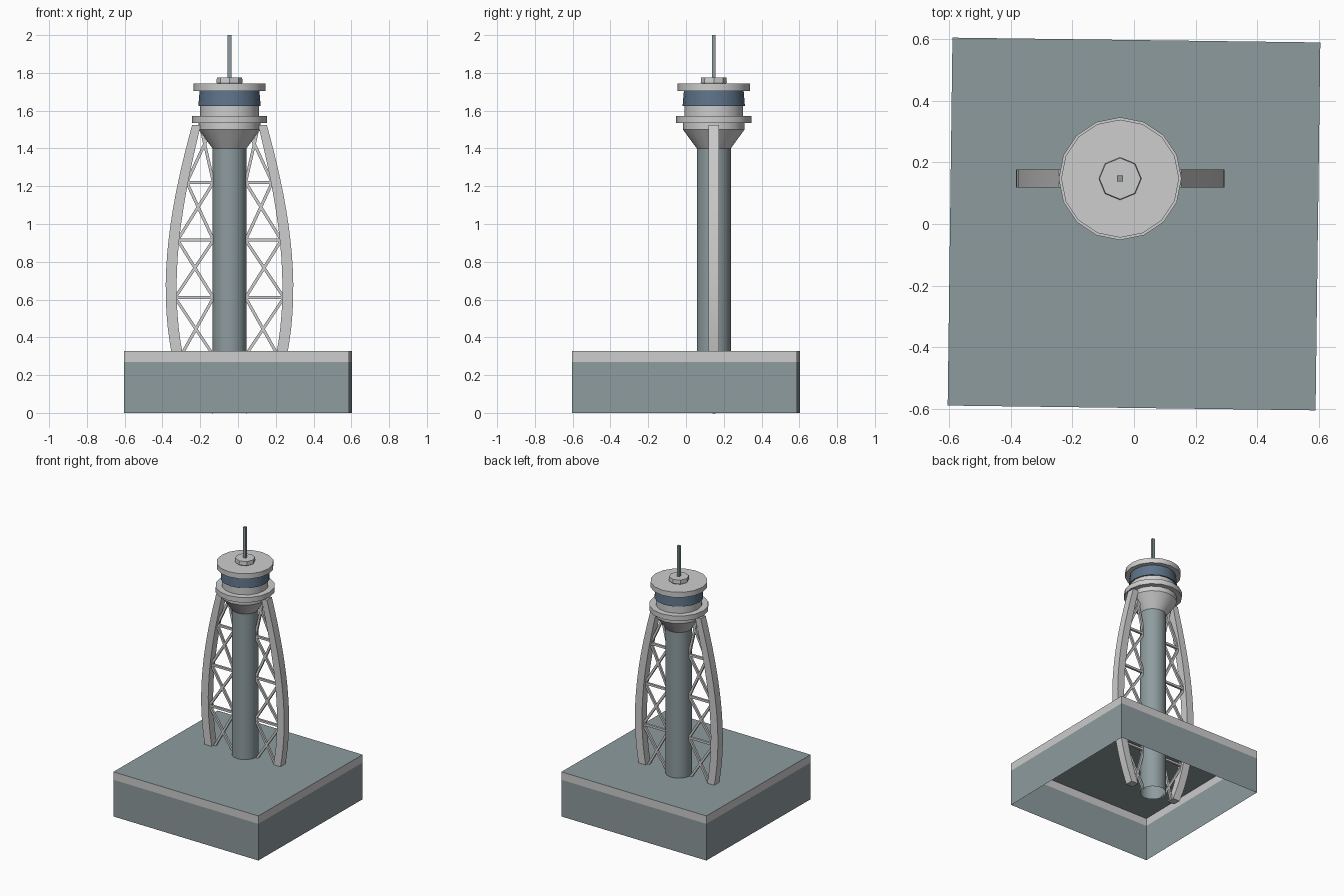
import bpy, bmesh, math
from mathutils import Vector, Matrix

cube = bpy.data.objects.get("Cube")
if cube:
    bpy.data.objects.remove(cube, do_unlink=True)

CX, CY = -0.045, 0.147      # tower axis
TOP = 1.525                 # top of the legs


def material(name, rgb):
    m = bpy.data.materials.new(name)
    m.use_nodes = True
    m.diffuse_color = (*rgb, 1)
    m.node_tree.nodes["Principled BSDF"].inputs["Base Color"].default_value = (*rgb, 1)
    return m


slate = material("slate_grey", (0.27, 0.33, 0.345))
pale = material("pale_grey", (0.61, 0.61, 0.615))
glass = material("blue_glass", (0.11, 0.17, 0.25))


def finish(name, bm, mats, smooth=False):
    mesh = bpy.data.meshes.new(name)
    bm.to_mesh(mesh)
    bm.free()
    for m in mats:
        mesh.materials.append(m)
    ob = bpy.data.objects.new(name, mesh)
    bpy.context.collection.objects.link(ob)
    if smooth:
        bpy.ops.object.select_all(action="DESELECT")
        ob.select_set(True)
        bpy.context.view_layer.objects.active = ob
        bpy.ops.object.shade_smooth_by_angle(angle=math.radians(35))
    return ob


def skin(bm, rings, caps=True):
    """Join closed vertex loops with quads."""
    loops = [[bm.verts.new(p) for p in ring] for ring in rings]
    n = len(loops[0])
    for a, b in zip(loops, loops[1:]):
        for i in range(n):
            j = (i + 1) % n
            bm.faces.new((a[i], a[j], b[j], b[i]))
    if caps:
        bm.faces.new(loops[0][::-1])
        bm.faces.new(loops[-1])


def turned(name, profile, mat, sides=16, caps=True, turn=0.0):
    """Turn a (radius, height) profile about the tower axis."""
    bm = bmesh.new()
    angles = [turn + 2 * math.pi * i / sides for i in range(sides)]
    skin(bm, [[(CX + r * math.cos(a), CY + r * math.sin(a), z) for a in angles]
              for r, z in profile], caps)
    return finish(name, bm, [mat], smooth=sides > 8)


# Base: hollow open-bottomed box with a pale parapet band, slightly turned
bm = bmesh.new()
h = 0.596
corners = [(-h, -h), (h, -h), (h, h), (-h, h)]
skin(bm, [[(x, y, z) for x, y in corners] for z in (0, 0.27, 0.328)])
for f in list(bm.faces):
    if f.calc_center_median().z < 0.01:
        bm.faces.remove(f)
for f in bm.faces:
    f.material_index = int(0.27 < f.calc_center_median().z < 0.32)
bmesh.ops.rotate(bm, verts=bm.verts, cent=(0, 0, 0), matrix=Matrix.Rotation(-0.013, 3, "Z"))
finish("base_block", bm, [slate, pale])

# Tower and control cabin
turned("shaft", [(0.09, 0), (0.09, 1.41)], slate, caps=False)
turned("cabin_funnel", [(0.09, 1.4), (0.163, 1.5), (0.163, 1.54)], pale)
turned("balcony_ring", [(0.199, 1.535), (0.199, 1.572)], pale)
turned("cabin_drum", [(0.156, 1.57), (0.156, 1.627)], pale)
turned("window_band", [(0.165, 1.625), (0.158, 1.708)], glass)
turned("roof_disc", [(0.191, 1.705), (0.191, 1.743)], pale)
turned("roof_cap", [(0.064, 1.742), (0.069, 1.75), (0.067, 1.775)], pale, sides=8)
turned("antenna", [(0.0135, 1.77), (0.0135, 2.0)], slate, sides=4, turn=math.pi / 4)


def leg_offset(z):
    u = z - 0.66
    return 0.309 - 0.24 * u * u + 0.07 * u ** 3


def bar(bm, a, b, t=0.008):
    """Square bar between two points in the lattice plane."""
    a, b = Vector(a), Vector(b)
    side = (b - a).normalized().cross(Vector((0, 1, 0))) * t
    deep = Vector((0, t, 0))
    skin(bm, [[p - side - deep, p + side - deep, p + side + deep, p - side + deep]
              for p in (a, b)])


# Curved legs and their crossed lattice, one set each side
for label, s in (("left", 1), ("right", -1)):
    bm = bmesh.new()
    rings = []
    for i in range(21):
        z = TOP * i / 20
        c, w, d = leg_offset(z), 0.029 - 0.006 * (z / TOP) ** 4, 0.029
        rings.append([(CX + s * (c + p * w), CY + q * d, z)
                      for p, q in ((-1, -1), (1, -1), (1, 1), (-1, 1))])
    skin(bm, rings)
    bmesh.ops.recalc_face_normals(bm, faces=bm.faces)
    finish(label + "_leg", bm, [pale], smooth=True)

    bm = bmesh.new()
    bays = 5

    def inner(k):
        return (CX + s * 0.085, CY, TOP * k / bays)

    def outer(k):
        z = TOP * k / bays
        return (CX + s * (leg_offset(z) - 0.02), CY, z)

    for k in range(bays):
        bar(bm, inner(k), outer(k + 1))
        bar(bm, outer(k), inner(k + 1))
        if k:
            bar(bm, inner(k), outer(k))
    bmesh.ops.recalc_face_normals(bm, faces=bm.faces)
    finish(label + "_lattice", bm, [pale])
